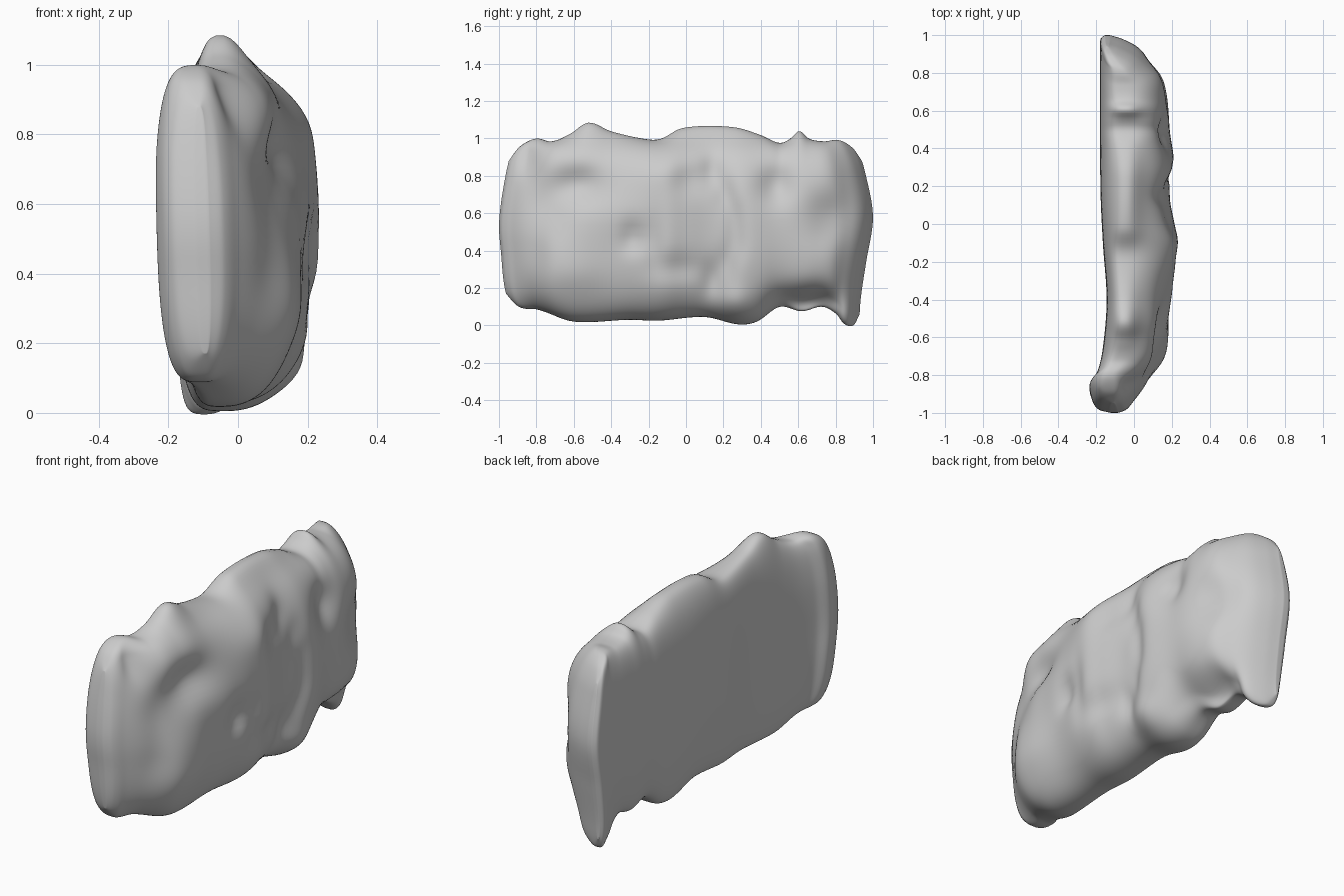
import bpy, bmesh
from math import sin, cos, pi, exp

if "Cube" in bpy.data.objects:
    bpy.data.objects.remove(bpy.data.objects["Cube"])

# Profiles along the slab length, as (position, value) pairs
TOP = [(-1, .88), (-.97, .95), (-.93, .99), (-.88, 1.0), (-.76, .985), (-.62, 1.03), (-.52, 1.09),
       (-.4, 1.04), (-.2, .995), (-.13, 1.0), (-.02, 1.06), (.25, 1.065), (.4, 1.02), (.5, .975),
       (.56, 1.0), (.61, 1.045), (.68, 1.0), (.8, .985), (.93, .99), (.98, .95), (1, .88)]
BOTTOM = [(-1, .17), (-.96, .1), (-.85, .085), (-.6, .02), (-.3, .03), (-.15, .025), (.1, .045),
          (.28, .005), (.38, .02), (.5, .1), (.62, .075), (.76, .1), (.86, .06), (.91, .01),
          (.97, .0), (1, .06)]
BACK = [(-1, -.13), (-.985, -.19), (-.94, -.225), (-.86, -.238), (-.8, -.2), (-.65, -.165), (-.4, -.145),
        (-.1, -.165), (.2, -.178), (.95, -.18), (.985, -.175), (1, -.155)]
FACE = [(-1, -.09), (-.985, -.05), (-.93, .0), (-.8, .12), (-.72, .165), (-.6, .18), (-.4, .185),
        (-.2, .225), (-.1, .235), (0, .215), (.15, .19), (.3, .215), (.5, .19), (.7, .185), (.8, .16),
        (.88, .09), (.94, .02), (.98, -.06), (1, -.125)]
CREST = [(-1, -.11), (-.9, -.12), (-.7, -.06), (-.3, -.05), (.5, -.04), (.8, -.05), (.92, -.07),
         (.96, -.1), (1, -.14)]
# How far each end reaches at each height
END_R = [(0, .925), (.15, .935), (.35, .965), (.58, 1), (.83, .955), (.93, .92), (1, .88)]
END_L = [(.05, .91), (.18, .965), (.4, .99), (.55, 1), (.8, .965), (.95, .925), (1.0, .89)]
# Hollows and lumps on the front face: y, z, radius y, radius z, depth
DENTS = [(-.57, .75, .13, .1, -.07), (-.74, .65, .13, .18, -.07), (-.8, .4, .08, .12, -.02),
         (-.28, .47, .07, .07, -.045), (-.17, .45, .05, .14, -.02), (-.38, .58, .11, .12, .015),
         (.02, .78, .1, .08, -.025), (.48, .75, .09, .1, -.05), (.78, .57, .13, .14, -.06),
         (.66, .1, .17, .09, -.12), (.25, .12, .1, .08, .03), (-.86, .9, .06, .1, -.05),
         (.9, .06, .08, .1, .05), (-.05, .31, .14, .07, -.025), (-.1, .83, .14, .1, .02),
         (-.6, .28, .15, .1, .012)]
# Curved step across the middle of the face
for gy, gz in [(.14, .82), (.21, .7), (.26, .58), (.27, .45), (.22, .34), (.14, .25)]:
    DENTS.append((gy, gz, .05, .09, -.025))


def curve(pts, t):
    """Smooth interpolation through the profile points."""
    t = min(max(t, pts[0][0]), pts[-1][0])
    n = len(pts)
    i = next(k for k in range(n - 1) if t <= pts[k + 1][0])

    def slope(k):
        a, b = pts[max(k - 1, 0)], pts[min(k + 1, n - 1)]
        return (b[1] - a[1]) / (b[0] - a[0])
    (x0, y0), (x1, y1) = pts[i], pts[i + 1]
    h = x1 - x0
    s = (t - x0) / h
    return (y0 * (1 + 2 * s) * (1 - s) ** 2 + slope(i) * h * s * (1 - s) ** 2
            + y1 * s * s * (3 - 2 * s) + slope(i + 1) * h * s * s * (s - 1))


def spow(v, e):
    return (abs(v) ** e) * (1 if v >= 0 else -1)


STATIONS, RING = 160, 112
bm = bmesh.new()
rings = []
for i in range(STATIONS + 1):
    u = sin(pi / 2 * (2 * i / STATIONS - 1))
    peak, bot = curve(TOP, u), curve(BOTTOM, u)
    # Peaks rise from a lower, even shoulder
    top = peak - max(0, peak - .985) * .8
    back, face, crest = curve(BACK, u), curve(FACE, u), curve(CREST, u)
    crest = min(max(crest, back + .012), face - .012)
    fade = max(0, (abs(u) - .55) / .45)
    fade = fade * fade * (3 - 2 * fade)
    ring = []
    for j in range(RING):
        a = 2 * pi * (j + .5) / RING
        c, s = cos(a), sin(a)
        e = 2 / 2.4 if c > 0 else 2 / 4
        z = (top + bot) / 2 + (top - bot) / 2 * spow(s, 2 / 2.6)
        reach = face - crest if c > 0 else crest - back
        x = crest + reach * spow(c, e)
        if s > 0:
            z += (peak - top) * exp(-((x - crest) / .085) ** 2) * s ** 4
        y = u + (-1 if u > 0 else 1) * fade * (1 - curve(END_R if u > 0 else END_L, z))
        if c > 0:
            bump = sum(d * exp(-((y - py) / ry) ** 2 - ((z - pz) / rz) ** 2)
                       for py, pz, ry, rz, d in DENTS)
            x = max(x + bump * min(1, c * 1.8) * (1 - fade ** 6), min(x, back + .04))
        # The near end leans back at the top
        if u < 0:
            x += .03 * fade * (.75 - z) * (1 if z < .75 else 0)
        ring.append(bm.verts.new((x, y, z)))
    rings.append(ring)

# Skin between sections
for r0, r1 in zip(rings, rings[1:]):
    for j in range(RING):
        k = (j + 1) % RING
        bm.faces.new((r0[j], r0[k], r1[k], r1[j]))
# Close the thin ends with quads running from the front edge to the back edge
for r in (rings[0], rings[-1]):
    right = [r[(j - RING // 4) % RING] for j in range(RING // 2)]
    left = [r[(-1 - RING // 4 - j) % RING] for j in range(RING // 2)]
    for j in range(RING // 2 - 1):
        bm.faces.new((right[j], right[j + 1], left[j + 1], left[j]))
bmesh.ops.recalc_face_normals(bm, faces=bm.faces)

mesh = bpy.data.meshes.new("rock_slab")
bm.to_mesh(mesh)
bm.free()
rock = bpy.data.objects.new("rock_slab", mesh)
bpy.context.collection.objects.link(rock)
mesh.polygons.foreach_set("use_smooth", [True] * len(mesh.polygons))

# Soften the worn stone surface
soft = rock.modifiers.new("soften", 'SMOOTH')
soft.factor = 0.5
soft.iterations = 4
